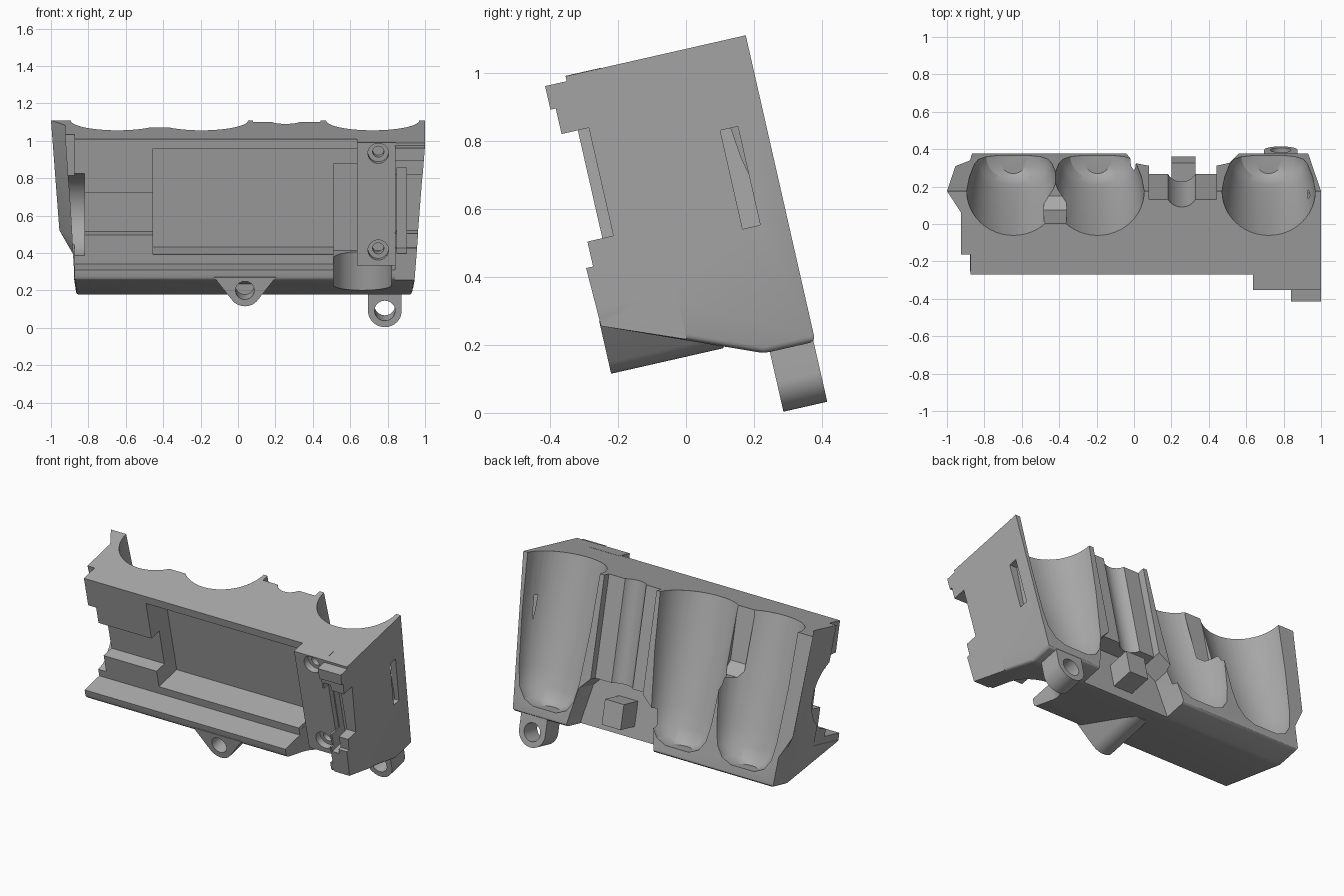
import bpy, bmesh, math
from mathutils import Matrix, Vector

if "Cube" in bpy.data.objects:
    bpy.data.objects.remove(bpy.data.objects["Cube"])

TILT = math.radians(12.8)
BACK, TOP, LOW = 0.417, 1.043, 0.12

grey = bpy.data.materials.new("plain grey")
grey.use_nodes = True
grey.diffuse_color = (0.4, 0.4, 0.4, 1)
grey.node_tree.nodes["Principled BSDF"].inputs["Base Color"].default_value = (0.4, 0.4, 0.4, 1)


def finish(name, bm):
    bmesh.ops.recalc_face_normals(bm, faces=bm.faces)
    mesh = bpy.data.meshes.new(name)
    bm.to_mesh(mesh)
    bm.free()
    mesh.materials.append(grey)
    obj = bpy.data.objects.new(name, mesh)
    bpy.context.collection.objects.link(obj)
    return obj


def loft(name, rings):
    """Skin closed rings of equal length and cap both ends."""
    bm = bmesh.new()
    rows = [[bm.verts.new(p) for p in ring] for ring in rings]
    n = len(rows[0])
    for a, b in zip(rows, rows[1:]):
        for i in range(n):
            bm.faces.new((a[i], a[(i + 1) % n], b[(i + 1) % n], b[i]))
    bm.faces.new(rows[0])
    bm.faces.new(rows[-1])
    return finish(name, bm)


def prism_x(name, outline, left, right):
    """Extrude a depth/height outline sideways; ends may be functions of height."""
    return loft(name, [[(end(v), u, v) for u, v in outline] for end in (left, right)])


def prism_y(name, outline, front, back):
    return loft(name, [[(x, u, v) for x, v in outline] for u in (front, back)])


def box(name, x0, x1, u0, u1, v0, v1):
    return prism_y(name, [(x0, v0), (x1, v0), (x1, v1), (x0, v1)], u0, u1)


def hull(name, points):
    bm = bmesh.new()
    for p in points:
        bm.verts.new(p)
    bmesh.ops.convex_hull(bm, input=bm.verts)
    return finish(name, bm)


def rod(name, centre, radius, length, axis):
    bm = bmesh.new()
    turn = Vector((0, 0, 1)).rotation_difference(Vector(axis)).to_matrix().to_4x4()
    bmesh.ops.create_cone(bm, cap_ends=True, segments=48, radius1=radius, radius2=radius,
                          depth=length, matrix=Matrix.Translation(centre) @ turn)
    return finish(name, bm)


def combine(target, tools, operation="DIFFERENCE"):
    bpy.context.view_layer.objects.active = target
    for tool in tools:
        mod = target.modifiers.new("shape", "BOOLEAN")
        mod.operation, mod.solver, mod.object = operation, "EXACT", tool
        bpy.ops.object.modifier_apply(modifier=mod.name)
        bpy.data.objects.remove(tool)


def left_wall(v):
    return -0.865 - 0.06 * (v - LOW) / (TOP - LOW)


def right_wall(v):
    return 0.93 + 0.07 * (v - LOW) / (TOP - LOW)


# Main body with a front lip and softened lower edges
body = prism_x("main_body", [(BACK, TOP), (-0.039, TOP), (-0.039, 0.36), (-0.187, 0.36),
                             (-0.187, 0.304), (0.263, LOW), (BACK, LOW)], left_wall, right_wall)
bm = bmesh.new()
bm.from_mesh(body.data)
low_edges = [e for e in bm.edges if all(v.co.z < 0.31 for v in e.verts)]
bmesh.ops.bevel(bm, geom=low_edges, offset=0.018, segments=3, affect="EDGES", profile=0.5)
bm.to_mesh(body.data)
bm.free()

# Flared wing on the back corner
wing = hull("wing", [(-1, BACK, TOP), (-0.955, BACK, 0.44), (-0.86, BACK, 0.27),
                     (-0.9, 0.3, TOP), (-0.925, 0.3, TOP), (-0.887, 0.3, 0.44),
                     (-0.86, 0.32, 0.32), (-0.8, BACK, TOP), (-0.8, BACK, 0.4)])
combine(body, [wing], "UNION")

# Middle back: shallow bay, round groove, open underside
cuts = [box("bay", 0.08, 0.44, 0.371, 0.6, 0.3, 1.2),
        rod("groove", (0.255, 0.415, 0.8), 0.085, 1, (0, 0, 1)),
        prism_y("underside", [(-0.04, 0), (0.56, 0), (0.56, 0.14), (0.51, 0.36), (0.44, 0.43),
                              (0.08, 0.43), (0, 0.36), (-0.04, 0.14)], 0.27, 0.6)]

# Three tapered pockets in the back
levels = [(1.1, 0.252, 0.248), (0.7, 0.235, 0.21), (0.38, 0.207, 0.16),
          (0.27, 0.185, 0.142), (0.21, 0.145, 0.125), (0.18, 0.08, 0.1)]
for cx in (-0.645, -0.195, 0.72):
    rings = [[(cx + w * math.cos(t), BACK + d * math.sin(t), v)
              for t in (i * math.tau / 48 for i in range(48))] for v, w, d in levels]
    cuts.append(loft("pocket", rings))

# Notch in the wall between the paired pockets
cuts.append(prism_x("wall_notch", [(0.24, 1.2), (0.24, 0.72), (0.3, 0.65), (0.6, 0.65), (0.6, 1.2)],
                    lambda v: -0.48, lambda v: -0.36))

# Front recesses: tray, side channel, cable path with a round outlet
cuts += [box("tray", -0.455, 0.64, -0.2, 0.14, 0.41, 0.993),
         box("side_channel", -0.95, -0.44, -0.2, 0.04, 0.518, 0.747),
         box("cable_path", 0.51, 0.82, -0.3, 0.155, 0.39, 0.87),
         box("outlet_mouth", 0.51, 0.82, -0.3, -0.035, 0, 0.42),
         rod("outlet", (0.665, -0.035, 0.2), 0.155, 0.42, (0, 0, 1))]

# Narrow side slot, cut corner and round bite on the other end
cuts += [box("side_slot", 0.93, 1.1, 0.282, 0.335, 0.49, 0.787),
         box("corner", -1.1, -0.875, -0.3, 0.07, 0.32, 1.2),
         rod("bite", (-0.97, -0.05, 0.63), 0.225, 0.3, (1, 0, 0))]
combine(body, cuts)

# Stepped end cover
cover = prism_x("end_cover", [(0.05, TOP), (-0.126, TOP), (-0.126, 1.028), (-0.191, 1.028),
                              (-0.191, 0.957), (-0.175, 0.957), (-0.175, 0.88), (-0.093, 0.88),
                              (-0.093, 0.555), (-0.171, 0.555), (-0.171, 0.48), (-0.192, 0.48),
                              (-0.187, 0.304), (0.05, 0.21)],
                lambda v: 0.84, right_wall)
combine(cover, [box("cover_slot", 0.85, 0.9, -0.4, -0.05, 0.45, 0.92)])

# Screw plate with two countersunk holes
plate = box("screw_plate", 0.635, 0.845, -0.126, -0.02, 0.37, TOP + 0.001)
holes = []
for v in (0.455, 0.985):
    holes.append(rod("wide_hole", (0.75, -0.126, v), 0.055, 0.08, (0, 1, 0)))
    holes.append(rod("narrow_hole", (0.75, -0.1, v), 0.03, 0.4, (0, 1, 0)))
combine(plate, holes)


# Mounting tabs: rounded ends with a through hole
def tab(name, cx, cv, radius, top, half_top, front, back, hole, depth):
    arc = [(cx + radius * math.cos(t), cv + radius * math.sin(t))
           for t in (math.pi + math.pi * i / 24 for i in range(25))]
    outline = arc + [(cx + half_top, top), (cx - half_top, top)]
    obj = hull(name, [(x, u, v) for x, v in outline for u in (front, back)])
    combine(obj, [rod("tab_hole", (cx, front, cv), hole, depth, (0, 1, 0))])
    return obj


centre_tab = tab("centre_tab", 0.037, 0.248, 0.087, 0.32, 0.165, -0.189, 0.15, 0.05, 0.24)
ring_tab = tab("ring_tab", 0.785, 0.03, 0.09, 0.16, 0.09, 0.28, 0.412, 0.055, 1)

# Stop block at the foot of the groove
stop = box("groove_stop", 0.2, 0.33, 0.2, 0.412, 0.19, 0.34)

# Lean everything back and shade
for obj in (body, cover, plate, centre_tab, ring_tab, stop):
    obj.rotation_euler.x = TILT
    bpy.ops.object.select_all(action="DESELECT")
    obj.select_set(True)
    bpy.context.view_layer.objects.active = obj
    bpy.ops.object.shade_smooth_by_angle(angle=math.radians(30))
